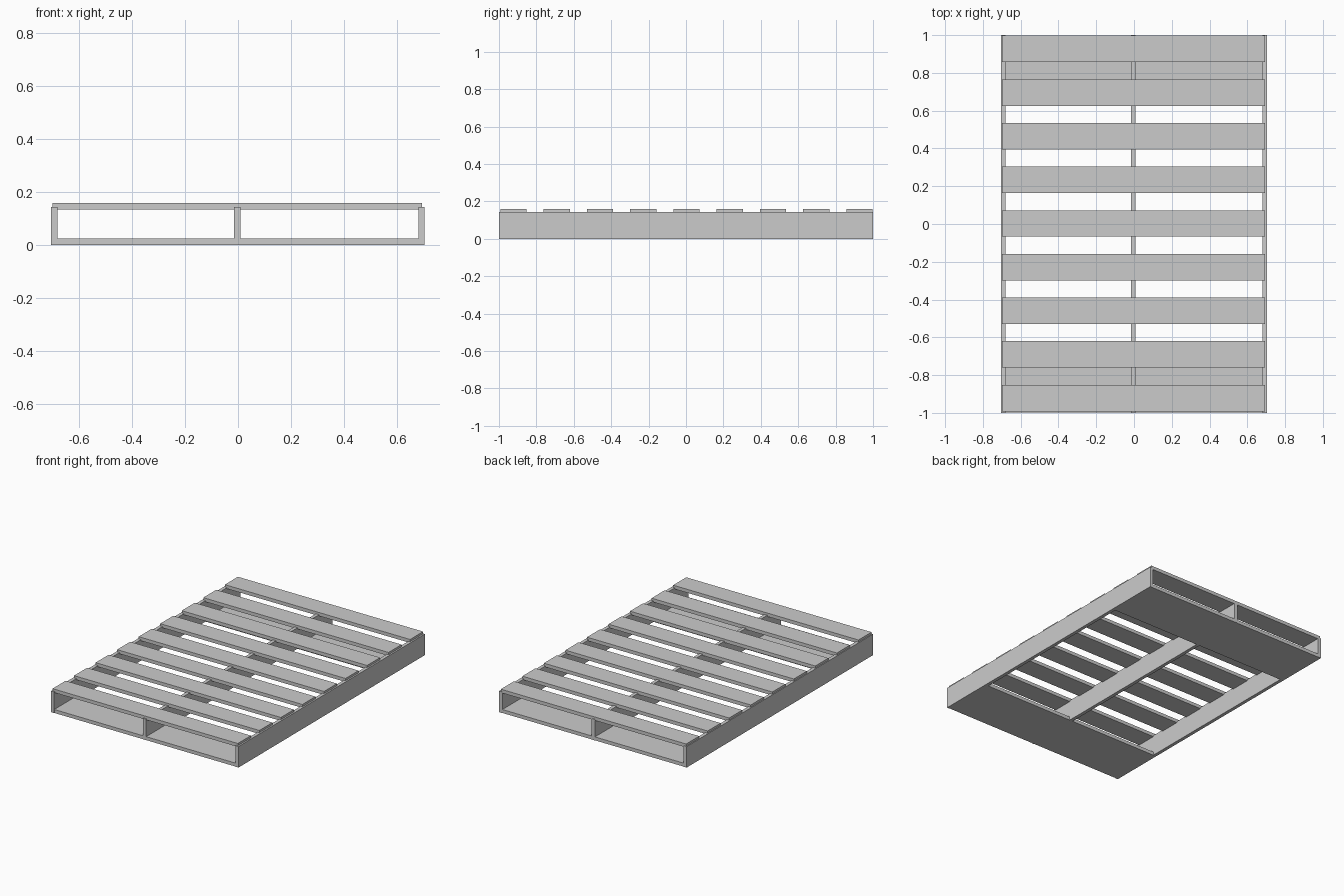
import bpy
import bmesh

if "Cube" in bpy.data.objects:
    bpy.data.objects.remove(bpy.data.objects["Cube"])


def box(name, x0, x1, y0, y1, z0, z1):
    """Axis-aligned board given by its limits."""
    bm = bmesh.new()
    bmesh.ops.create_cube(bm, size=1)
    for v in bm.verts:
        v.co.x = x1 if v.co.x > 0 else x0
        v.co.y = y1 if v.co.y > 0 else y0
        v.co.z = z1 if v.co.z > 0 else z0
    mesh = bpy.data.meshes.new(name)
    bm.to_mesh(mesh)
    bm.free()
    obj = bpy.data.objects.new(name, mesh)
    bpy.context.collection.objects.link(obj)
    return obj


T = 0.0235  # board thickness

# Three upright stringers running front to back
for side, x in (("left", -0.693), ("middle", -0.003), ("right", 0.692)):
    box(f"stringer_{side}", x - T / 2, x + T / 2, -1, 1, 0, 0.143)

# Nine deck slats across the top, let slightly into the stringers
for i in range(9):
    y = 0.927 - i * 0.2311
    box(f"deck_slat_{i + 1}", -0.699, 0.693, y - 0.07, y + 0.07, 0.158 - T, 0.158)

# Wide bottom boards at each end
box("bottom_board_front", -0.703, 0.702, -0.998, -0.622, 0, T)
box("bottom_board_back", -0.703, 0.702, 0.626, 0.998, 0, T)
